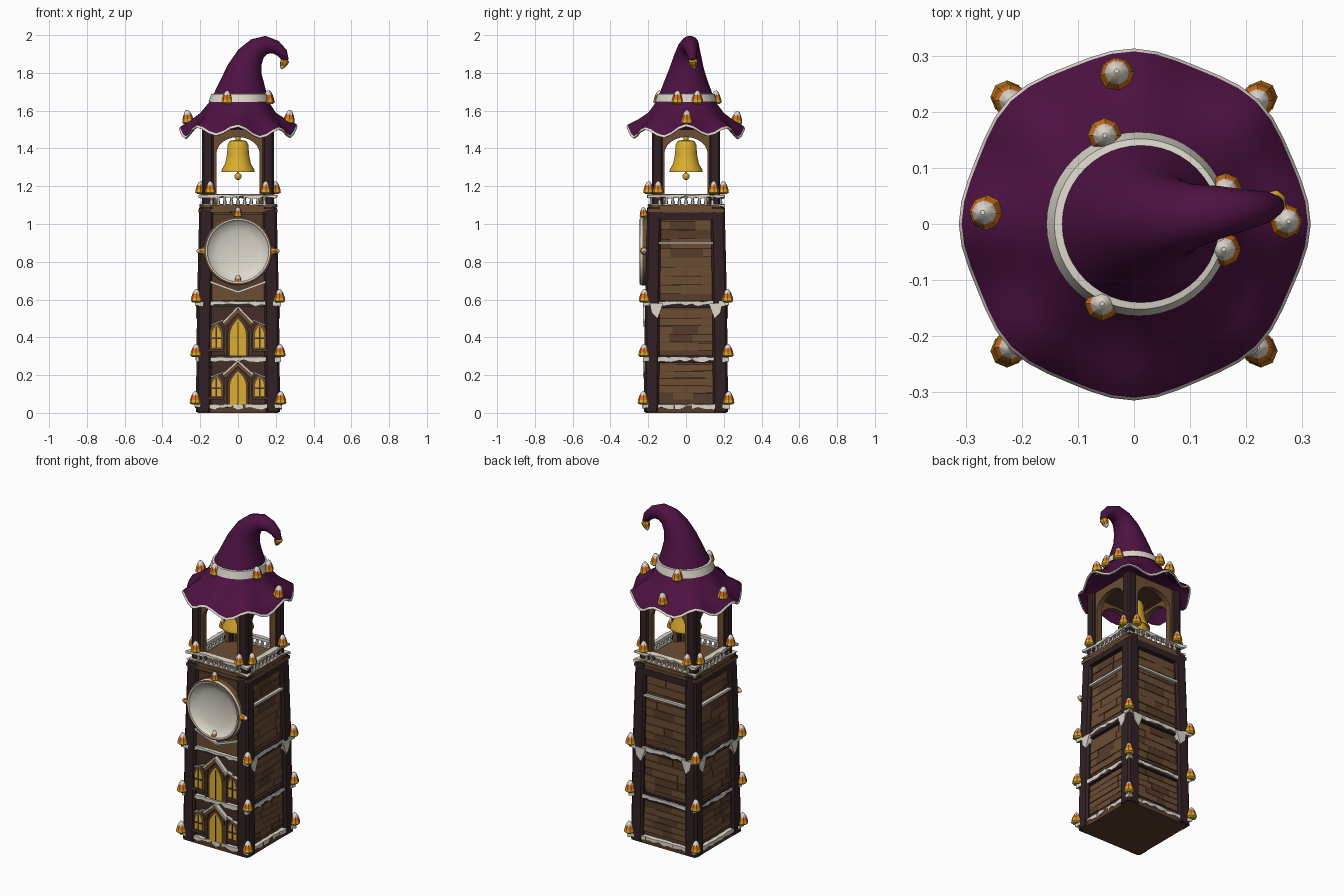
import bpy, bmesh, math, random
from math import sin, cos, pi, radians
from mathutils import Vector, Matrix

random.seed(4)
if "Cube" in bpy.data.objects:
    bpy.data.objects.remove(bpy.data.objects["Cube"])


def material(name, rgb):
    m = bpy.data.materials.new(name)
    m.use_nodes = True
    m.diffuse_color = (*rgb, 1)
    node = next(n for n in m.node_tree.nodes if n.type == 'BSDF_PRINCIPLED')
    node.inputs["Base Color"].default_value = (*rgb, 1)
    return m


PURPLE = material("hat purple", (.075, .006, .055))
WHITE = material("icing white", (.72, .68, .60))
GOLD = material("gold", (.72, .42, .03))
ORANGE = material("candy orange", (.75, .18, .01))
WOOD = material("wood brown", (.15, .075, .034))
MID = material("wood middle brown", (.095, .046, .024))
DARK = material("timber dark", (.032, .015, .017))
PLUM = material("front wall brown", (.055, .027, .02))


def finish(name, bm, mats, smooth=False):
    bmesh.ops.recalc_face_normals(bm, faces=bm.faces)
    me = bpy.data.meshes.new(name)
    bm.to_mesh(me)
    bm.free()
    for m in mats:
        me.materials.append(m)
    if smooth:
        me.polygons.foreach_set("use_smooth", [True] * len(me.polygons))
        me.set_sharp_from_angle(angle=radians(40))
    ob = bpy.data.objects.new(name, me)
    bpy.context.collection.objects.link(ob)
    return ob


def loft(name, rings, mats, bands=None, smooth=False, closed=False, matrix=None):
    """Skin rings of points; bands gives the material of each step."""
    bm = bmesh.new()
    vs = [[bm.verts.new(p) for p in ring] for ring in rings]
    n = len(vs[0])
    steps = len(vs) if closed else len(vs) - 1
    for i in range(steps):
        a, b = vs[i], vs[(i + 1) % len(vs)]
        for j in range(n):
            f = bm.faces.new((a[j], a[(j + 1) % n], b[(j + 1) % n], b[j]))
            f.material_index = bands[i] if bands else 0
    if not closed:
        bm.faces.new(vs[0]).material_index = bands[0] if bands else 0
        bm.faces.new(vs[-1]).material_index = bands[-1] if bands else 0
    if matrix:
        bm.transform(matrix)
    return finish(name, bm, mats, smooth)


def lathe(name, profile, mats, bands=None, n=32, matrix=None, smooth=True):
    rings = [[(r * cos(t * 2 * pi / n), r * sin(t * 2 * pi / n), z) for t in range(n)] for r, z in profile]
    return loft(name, rings, mats, bands, smooth, matrix=matrix)


def plate(name, pts, d0, d1, mat, turn=0):
    """Extrude an x-z outline from depth d0 to d1, on the side given by turn."""
    return loft(name, [[(x, -d, z) for x, z in pts] for d in (d0, d1)], [mat],
                matrix=Matrix.Rotation(radians(turn), 4, 'Z'))


def rect(x0, x1, z0, z1):
    return [(x0, z0), (x1, z0), (x1, z1), (x0, z1)]


def bar(name, p, q, w, d0, d1, mat):
    p, q = Vector(p), Vector(q)
    s = (q - p).orthogonal().normalized() * w / 2
    plate(name, [p - s, q - s, q + s, p + s], d0, d1, mat)


def square(cx, cy, z, hx, hy, c=.3):
    """Square ring with cut corners."""
    k, m = hx * (1 - c), hy * (1 - c)
    return [(cx + x, cy + y, z) for x, y in ((hx, -m), (hx, m), (k, hy), (-k, hy),
                                             (-hx, m), (-hx, -m), (-k, -hy), (k, -hy))]


def candy(loc, direction=(0, 0, 1), s=1):
    m = Matrix.Translation(loc) @ Vector(direction).to_track_quat('Z', 'Y').to_matrix().to_4x4() @ Matrix.Scale(s, 4)
    lathe("candy", [(.02, 0), (.03, .008), (.028, .024), (.021, .046), (.012, .063), (.004, .07)],
          [GOLD, ORANGE, WHITE], [0, 0, 1, 2, 2], n=8, matrix=m)


def icing(name, hx, hy, z, h, w, mat=WHITE, rough=.008, corner=.012, n=14):
    """Lumpy icing bead around the tower."""
    rings = []
    for k in range(4):
        rot = Matrix.Rotation(k * pi / 2, 3, 'Z')
        a, b = (hx, hy) if k % 2 else (hy, hx)
        for i in range(n):
            t = -1 + 2 * i / n
            e = corner * max(0, abs(t) - .75) * 4 + random.uniform(-rough, rough) * .5
            lo, hi = random.uniform(-rough, rough), random.uniform(-rough, rough) * .4
            x = t * (b + e)
            xi = t * (b - w)
            rings.append([rot @ Vector(p) for p in (
                (xi, -a + w, z + h), (x, -a - e, z + h * .8 + hi),
                (x, -a - e, z + lo), (xi, -a + w, z))])
    return loft(name, rings, [mat], closed=True)


def wall(z):
    return .198 - .018 * z


# Tower core, plinth and corner posts
loft("tower_core", [square(0, 0, z, wall(z), wall(z), .02) for z in (.01, 1.08)], [MID])
loft("plinth", [square(0, 0, z, .215, .215, .1) for z in (0, .04)], [MID])
for sx in (-1, 1):
    for sy in (-1, 1):
        loft("corner_post", [square(sx * c, sy * c, z, h, h) for c, z, h in
                             ((.183, .005, .04), (.178, .58, .039), (.168, 1.09, .037))], [DARK])
        loft("belfry_post", [square(sx * .16, sy * .153, z, .03, .028) for z in (1.07, 1.5)], [DARK])
        for z, c in ((.045, .226), (.295, .222), (.585, .22)):
            candy((sx * c, sy * c, z))
        candy((sx * .147, sy * .198, 1.16), s=.95)
        candy((sx * .198, sy * .147, 1.16), s=.95)

# Planked panels on the sides and back
for turn in (90, 180, 270):
    for z0, z1, rows in ((.07, .26, 5), (.33, .55, 5), (.63, 1.02, 8)):
        step = (z1 - z0) / rows
        for r in range(rows):
            za = z0 + r * step
            cuts = [-.143, random.uniform(-.09, .0), random.uniform(.03, .11), .143]
            for a, b in zip(cuts, cuts[1:]):
                mat = random.choice((WOOD, WOOD, WOOD, MID))
                plate("side_plank", rect(a, b, za, za + step - .003), .17,
                      wall(za) + random.uniform(.004, .010), mat, turn)
    for z in (.285, .575, 1.045):
        plate("side_beam", rect(-.15, .15, z - .02, z + .02), .17, .207, DARK, turn)
    plate("icing_line", rect(-.18, .18, .893, .906), .17, .207, WHITE, turn)
    for s in (-1, 1):
        plate("icing_drip", [(s * .19, .58), (s * .12, .58), (s * .15, .5), (s * .18, .53)], .19, .222, WHITE, turn)

# Icing ledges on every floor
for z, c in ((.025, .218), (.275, .214), (.57, .213)):
    icing("icing_ledge", c, c, z, .024, .04)

# Cornice, deck and railing
icing("cornice", .208, .205, 1.062, .022, .05, WOOD, .001, 0)
loft("belfry_deck", [square(0, 0, z, .203, .2, .1) for z in (1.075, 1.1)], [WOOD])
icing("railing_top", .195, .192, 1.14, .018, .03)
icing("railing_foot", .195, .192, 1.096, .01, .025)
for turn in (0, 90, 180, 270):
    for i in range(9):
        m = Matrix.Rotation(radians(turn), 4, 'Z') @ Matrix.Translation((-.14 + i * .035, -.184, 1.1))
        lathe("baluster", [(.006, 0), (.011, .014), (.006, .03), (.009, .045)], [WHITE], n=6, matrix=m)
    # Belfry arch
    arch = [(.115 * cos(t * pi / 12), 1.37 + .09 * sin(t * pi / 12)) for t in range(13)]
    plate("belfry_arch", [(-.115, 1.09), (-.14, 1.09), (-.14, 1.5), (.14, 1.5), (.14, 1.09), (.115, 1.09)] + arch,
          .14, .172, WOOD, turn)
plate("belfry_ceiling", rect(-.17, .17, 1.475, 1.5), -.165, .165, MID)

# Bell
lathe("bell", [(.012, 1.5), (.012, 1.445), (.045, 1.44), (.055, 1.42), (.058, 1.37), (.068, 1.32), (.088, 1.285),
               (.088, 1.274), (.075, 1.28), (.05, 1.33), (.04, 1.41)], [GOLD])
lathe("clapper", [(.006, 1.41), (.006, 1.27), (.016, 1.263), (.019, 1.252), (.014, 1.239), (.003, 1.233)], [GOLD], n=12)


# Front wall with doors and windows
def gothic(cx, w, z0, zs, zt):
    side = [(w * (1 - u * u), zs + (zt - zs) * u) for u in (0, .3, .55, .8)]
    return ([(cx - w, z0), (cx + w, z0)] + [(cx + x, z) for x, z in side]
            + [(cx, zt)] + [(cx - x, z) for x, z in reversed(side)])


for z, k in ((.045, 1), (.3, 1.13)):
    plate("front_wall", rect(-.15, .15, z, z + .235 * k), .18, .202, PLUM)
    plate("door_frame", gothic(0, .056, z, z + .11 * k, z + .195 * k), .19, .212, MID)
    plate("door", gothic(0, .042, z, z + .1 * k, z + .175 * k), .19, .216, GOLD)
    bar("door_seam", (0, z), (0, z + .16 * k), .003, .19, .218, MID)
    for s in (-1, 1):
        bar("gable", (s * .075, z + .145 * k), (0, z + .215 * k), .02, .19, .224, WOOD)
        bar("gable_icing", (s * .08, z + .158 * k), (0, z + .23 * k), .009, .19, .228, WHITE)
        bar("gable_column", (s * .066, z), (s * .066, z + .15 * k), .014, .19, .216, MID)
        plate("window_frame", gothic(s * .114, .036, z + .03, z + .11 * k, z + .165 * k), .19, .214, WOOD)
        plate("window", gothic(s * .114, .024, z + .045, z + .1 * k, z + .145 * k), .19, .218, GOLD)
        bar("mullion", (s * .114, z + .045), (s * .114, z + .14 * k), .008, .19, .221, PLUM)
        bar("transom", (s * .114 - .024, z + .085 * k), (s * .114 + .024, z + .085 * k), .008, .19, .221, PLUM)
        bar("window_sill", (s * .114 - .04, z + .032), (s * .114 + .04, z + .032), .012, .19, .224, MID)
        bar("window_icing", (s * .114 - s * .036, z + .17 * k), (s * .114 + s * .03, z + .145 * k), .007, .19, .222, WHITE)

# Upper front and clock
plate("upper_front", rect(-.15, .15, .6, 1.05), .17, .194, MID)
plate("clock_apron", [(-.15, .595), (.15, .595), (.15, .69), (.06, .66), (0, .64), (-.06, .66), (-.15, .69)], .17, .203, WOOD)
for s in (-1, 1):
    bar("apron_icing", (s * .15, .695), (s * .07, .665), .012, .18, .212, WHITE)
    bar("apron_icing", (s * .07, .665), (0, .64), .012, .18, .212, WHITE)
    candy((s * .172, -.222, .857), (s, 0, 0), .7)
    candy((0, -.222, .857 + s * .18), (0, -.1, 1), .75)
lathe("clock", [(.182, 0), (.182, .045), (.178, .058), (.17, .06), (.163, .058), (.155, .045), (.11, .028), (.05, .02),
                (.004, .018)], [WHITE, WOOD], [1, 0, 1, 0, 0, 0, 0, 0], n=40,
      matrix=Matrix.Translation((0, -.185, .857)) @ Matrix.Rotation(pi / 2, 4, 'X'))


# Hat with wavy brim, band and bent tip
def hat_ring(x, y, z, r, tilt=0, wave=0, n=48):
    a = radians(tilt)
    pts = []
    for i in range(n):
        t = 2 * pi * i / n
        w = wave * (cos(8 * t) + .35 * sin(3 * t + 1))
        q = r * (1 + w * .6)
        pts.append((x + q * cos(t) * cos(a), y + q * sin(t), z - q * cos(t) * sin(a) + w))
    return pts


hat = [(0, 0, 1.57, .18), (0, 0, 1.525, .25, 0, .012), (0, 0, 1.482, .3, 0, .025), (0, 0, 1.484, .309, 0, .025),
       (0, 0, 1.496, .304, 0, .025), (0, 0, 1.54, .25, 0, .012), (0, 0, 1.585, .2, 0, .003), (.006, 0, 1.645, .158),
       (.008, 0, 1.645, .164), (.01, 0, 1.688, .152), (.012, 0, 1.69, .14), (.022, 0, 1.75, .117, 4),
       (.035, .003, 1.82, .092, 14), (.064, .008, 1.885, .073, 33), (.103, .013, 1.93, .058, 55),
       (.15, .02, 1.948, .048, 85), (.2, .025, 1.936, .036, 115), (.235, .03, 1.905, .028, 145),
       (.25, .033, 1.87, .018, 170), (.25, .033, 1.86, .006, 180)]
bands = [0, 0, 1, 1] + [0] * 4 + [1, 1] + [0] * 9
loft("hat", [hat_ring(*h) for h in hat], [PURPLE, WHITE], bands, smooth=True)
for p in ((-.262, .02, 1.53), (.268, .005, 1.53), (-.03, .265, 1.525)):
    candy(p, (p[0] * .4, p[1] * .4, 1), 1.05)
for p in ((-.052, .158, 1.635), (-.057, -.142, 1.635), (.163, .06, 1.635), (.16, -.045, 1.635)):
    candy(p, s=1.02)
candy((.252, .036, 1.872), (-.4, .1, -.9), .8)
